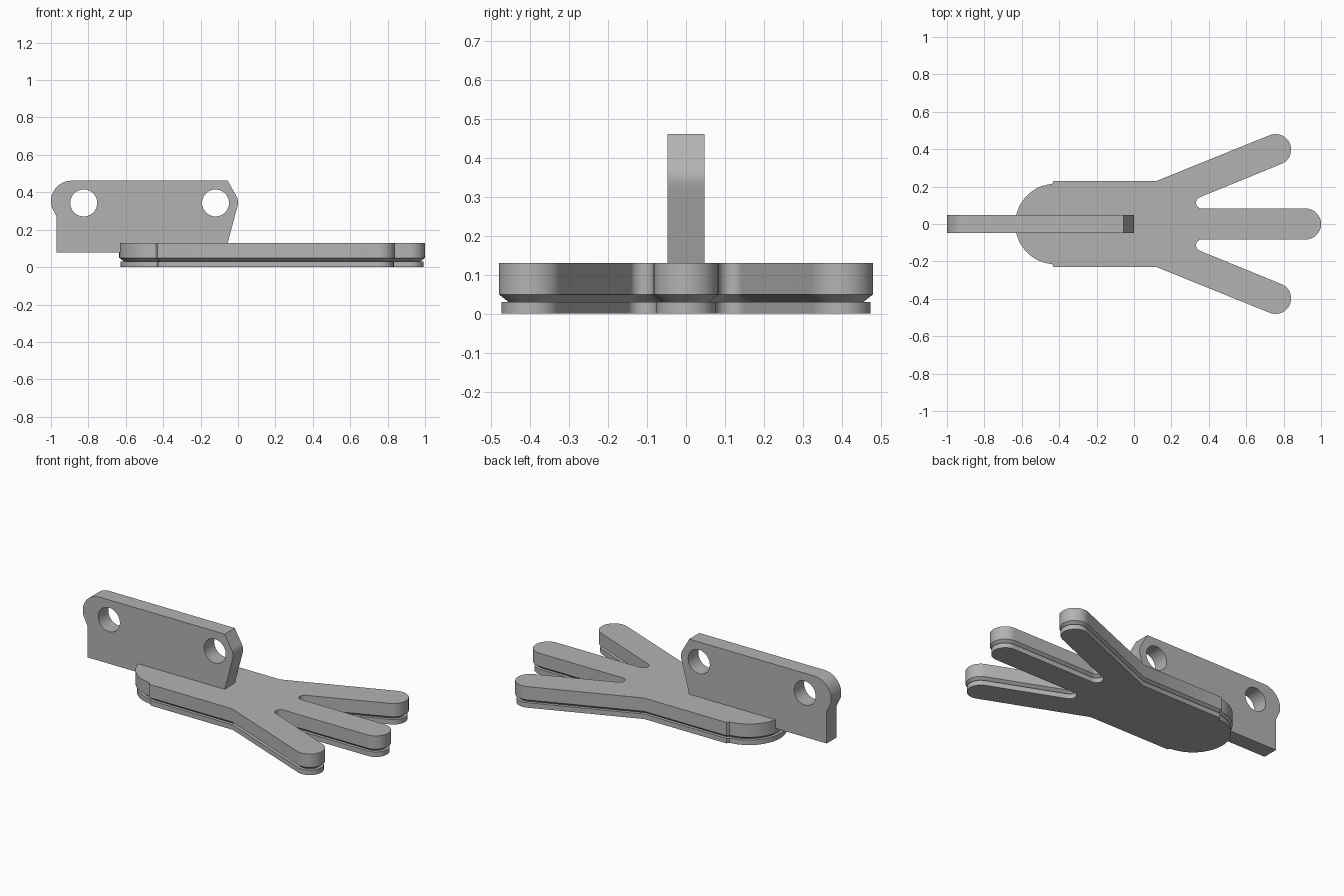
import bpy, bmesh, math
from mathutils import Vector

cube = bpy.data.objects.get("Cube")
if cube:
    bpy.data.objects.remove(cube)

grey = bpy.data.materials.new("plain grey")
grey.use_nodes = True
colour = (0.45, 0.45, 0.45, 1)
grey.diffuse_color = colour
grey.node_tree.nodes["Principled BSDF"].inputs["Base Color"].default_value = colour


def arc(cx, cy, r, start, end, steps=14):
    angles = [math.radians(start + (end - start) * i / steps) for i in range(steps + 1)]
    return [Vector((cx + r * math.cos(a), cy + r * math.sin(a))) for a in angles]


def inset(points, d):
    """Move a counter-clockwise outline inwards by d with mitred corners."""
    result = []
    for i, p in enumerate(points):
        a = (p - points[i - 1]).normalized()
        b = (points[(i + 1) % len(points)] - p).normalized()
        na, nb = Vector((-a.y, a.x)), Vector((-b.y, b.x))
        result.append(p + (na + nb) * d / (1 + na.dot(nb)))
    return result


def loft(name, points, levels, upright=False):
    """Stack copies of an outline; levels are (height, inset) pairs."""
    bm = bmesh.new()
    rings = []
    for h, d in levels:
        ring = inset(points, d)
        rings.append([bm.verts.new((p.x, h, p.y) if upright else (p.x, p.y, h))
                      for p in ring])
    for low, high in zip(rings, rings[1:]):
        for i in range(len(low)):
            bm.faces.new((low[i - 1], low[i], high[i], high[i - 1]))
    bm.faces.new(rings[0][::-1])
    bm.faces.new(rings[-1])
    bmesh.ops.recalc_face_normals(bm, faces=bm.faces)
    mesh = bpy.data.meshes.new(name)
    bm.to_mesh(mesh)
    bm.free()
    mesh.materials.append(grey)
    obj = bpy.data.objects.new(name, mesh)
    bpy.context.collection.objects.link(obj)
    return obj


def activate(obj):
    bpy.ops.object.select_all(action='DESELECT')
    obj.select_set(True)
    bpy.context.view_layer.objects.active = obj


# Three-toed foot: half outline from the middle toe tip round to the heel
half = arc(0.917, 0, 0.083, 0, 90)
half += arc(0.363, 0.114, 0.031, 270, 112)
half += arc(0.757, 0.398, 0.083, -68, 112, 24)
half += [Vector((0.12, 0.23)), Vector((-0.43, 0.23))]
half += arc(-0.42, 0, 0.215, 95, 180, 20)
outline = half + [Vector((p.x, -p.y)) for p in half[-2:0:-1]]
foot = loft("foot", outline,
            [(0, 0.007), (0.03, 0.007), (0.03, 0.025), (0.05, 0), (0.13, 0)])

# Upright mounting plate
profile = [Vector(p) for p in ((-0.97, 0.078), (-0.069, 0.078), (-0.004, 0.32))]
profile += arc(-0.075, 0.345, 0.075, -8, 35, 8)
profile += [Vector((-0.055, 0.462))]
profile += arc(-0.89, 0.352, 0.11, 90, 195, 18)
profile += [Vector((-0.97, 0.27))]
plate = loft("mounting_plate", profile, [(-0.048, 0), (0.048, 0)], True)

# Two round bolt holes
for x in (-0.825, -0.12):
    cutter = loft("hole_cutter", arc(x, 0.343, 0.072, 0, 360, 48)[:-1],
                  [(-0.1, 0), (0.1, 0)], True)
    cutter.hide_render = True
    cut = plate.modifiers.new("hole", 'BOOLEAN')
    cut.object = cutter
    cut.solver = 'EXACT'
    activate(plate)
    bpy.ops.object.modifier_apply(modifier=cut.name)
    bpy.data.objects.remove(cutter)

for obj in (foot, plate):
    activate(obj)
    bpy.ops.object.shade_smooth_by_angle(angle=math.radians(28))
